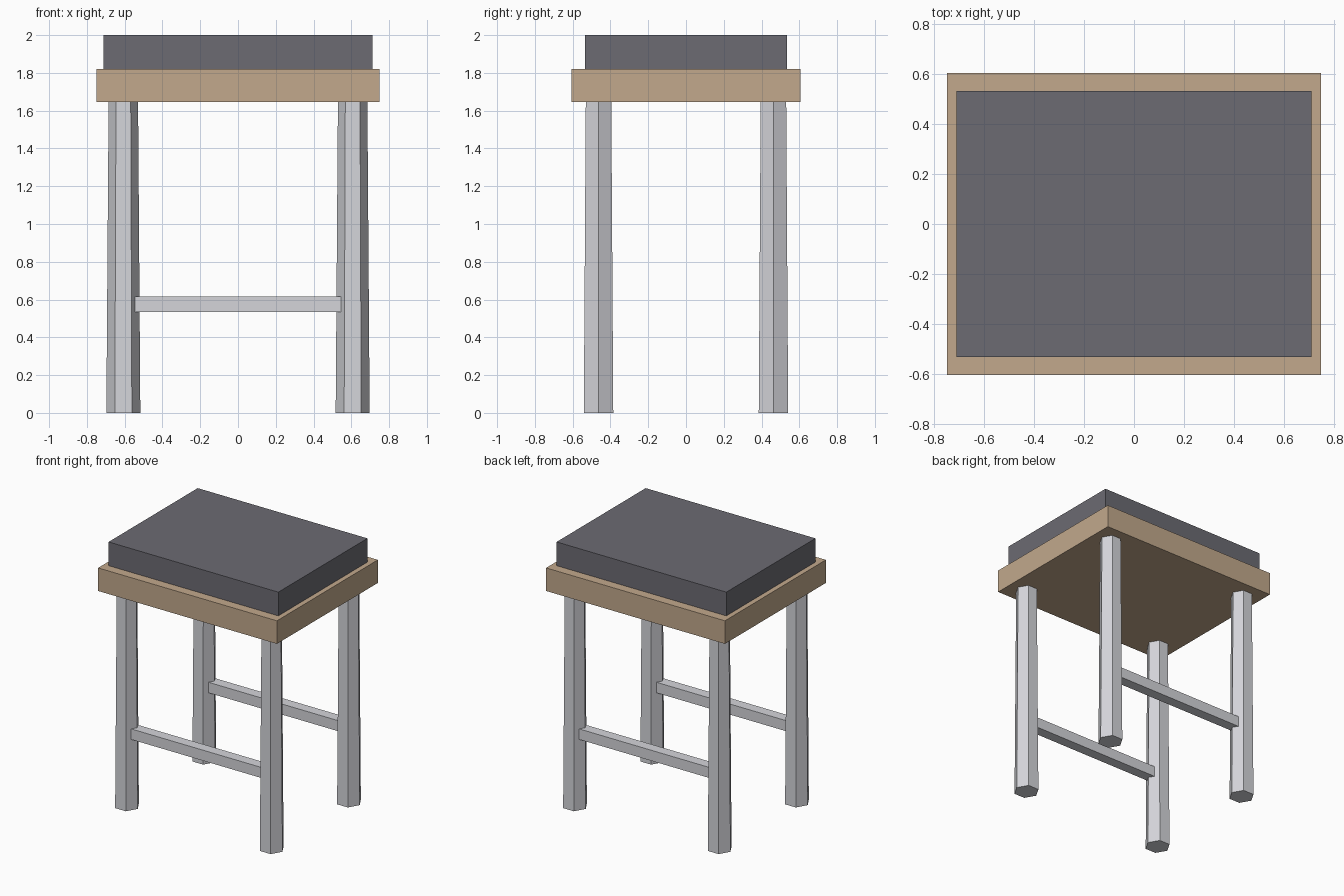
import bpy
import math

if "Cube" in bpy.data.objects:
    bpy.data.objects.remove(bpy.data.objects["Cube"], do_unlink=True)


def make_material(name, rgb):
    mat = bpy.data.materials.new(name)
    mat.use_nodes = True
    mat.diffuse_color = (*rgb, 1)
    mat.node_tree.nodes["Principled BSDF"].inputs["Base Color"].default_value = (*rgb, 1)
    return mat


cushion_grey = make_material("dark grey cushion", (0.15, 0.147, 0.17))
wood = make_material("tan wood", (0.54, 0.396, 0.262))
metal = make_material("light grey metal", (0.66, 0.665, 0.70))


def finish(name, mat):
    obj = bpy.context.object
    obj.name = name
    obj.data.name = name
    obj.data.materials.append(mat)
    return obj


def box(name, size, center, mat):
    bpy.ops.mesh.primitive_cube_add(size=1, location=center)
    obj = finish(name, mat)
    obj.scale = size
    bpy.ops.object.transform_apply(location=False, rotation=False, scale=True)
    return obj


LEG_X, LEG_Y = 0.607, 0.463
BOARD_BOTTOM, BOARD_TOP = 1.645, 1.82

# Seat: wooden board with a cushion on top
box("seat_board", (1.5, 1.21, BOARD_TOP - BOARD_BOTTOM),
    (0, 0, (BOARD_TOP + BOARD_BOTTOM) / 2), wood)
box("seat_cushion", (1.424, 1.068, 2 - BOARD_TOP),
    (0, 0, (2 + BOARD_TOP) / 2), cushion_grey)

# Tapered six-sided legs, with a flat side to the front, and a rail per pair
for depth, sy in (("front", -1), ("back", 1)):
    for side, sx in (("left", 1), ("right", -1)):
        bpy.ops.mesh.primitive_cone_add(
            vertices=6, radius1=0.09, radius2=0.078, depth=BOARD_BOTTOM,
            location=(sx * LEG_X, sy * LEG_Y, BOARD_BOTTOM / 2),
            rotation=(0, 0, math.pi / 2))
        finish(f"{depth}_{side}_leg", metal)
    box(f"{depth}_rail", (2 * LEG_X, 0.08, 0.08), (0, sy * LEG_Y, 0.575), metal)
